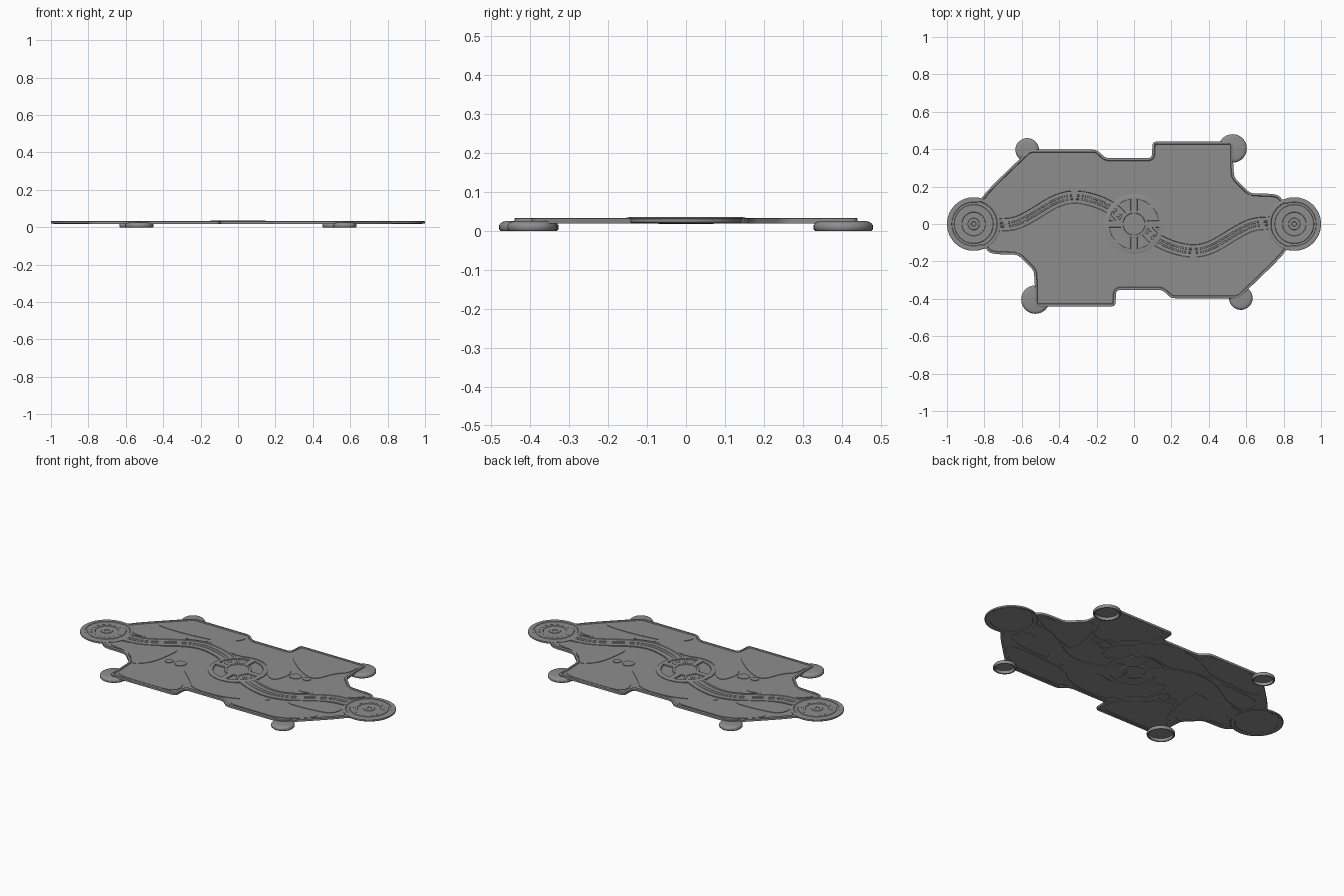
import bpy, bmesh
from math import sin, cos, radians, pi
from mathutils import Vector

if "Cube" in bpy.data.objects:
    bpy.data.objects.remove(bpy.data.objects["Cube"])

GREY = bpy.data.materials.new("dark_grey")
GREY.diffuse_color = (0.27, 0.27, 0.27, 1)
GREY.use_nodes = True
GREY.node_tree.nodes["Principled BSDF"].inputs["Base Color"].default_value = GREY.diffuse_color

def finish(name, bm, angle=22):
    bmesh.ops.recalc_face_normals(bm, faces=bm.faces)
    me = bpy.data.meshes.new(name)
    bm.to_mesh(me)
    bm.free()
    me.materials.append(GREY)
    ob = bpy.data.objects.new(name, me)
    bpy.context.collection.objects.link(ob)
    bpy.ops.object.select_all(action='DESELECT')
    ob.select_set(True)
    bpy.context.view_layer.objects.active = ob
    bpy.ops.object.shade_smooth_by_angle(angle=radians(angle))
    return ob

def smooth(pts, n=2, closed=True):
    """Corner-cutting of a polyline."""
    pts = [Vector(p) for p in pts]
    for _ in range(n):
        out = [] if closed else [pts[0]]
        for i in range(len(pts) if closed else len(pts) - 1):
            a, b = pts[i], pts[(i + 1) % len(pts)]
            out += [a.lerp(b, 0.25), a.lerp(b, 0.75)]
        pts = out if closed else out + [pts[-1]]
    return pts

def circle(c, r, n=64):
    return [Vector((c[0] + r * cos(2*pi*i/n), c[1] + r * sin(2*pi*i/n))) for i in range(n)]

def slab(name, outline, z0, z1):
    bm = bmesh.new()
    f = bm.faces.new([bm.verts.new((p[0], p[1], z0)) for p in outline])
    r = bmesh.ops.extrude_face_region(bm, geom=[f])
    for v in r['geom']:
        if isinstance(v, bmesh.types.BMVert):
            v.co.z = z1
    if len(bm.faces) < len(outline) + 2:      # extruding may drop the first cap
        bmesh.ops.holes_fill(bm, edges=[e for e in bm.edges if e.is_boundary])
    return finish(name, bm)

def sweep(name, path, profile, closed=True):
    """Carry a closed (inward offset, z) profile along a flat path."""
    bm = bmesh.new()
    n, m, rings = len(path), len(profile), []
    for i, p in enumerate(path):
        a = path[i - 1] if closed or i else p
        b = path[(i + 1) % n] if closed or i < n - 1 else p
        t = (b - a).normalized()
        rings.append([bm.verts.new((p.x - t.y * o, p.y + t.x * o, z)) for o, z in profile])
    for i in range(n if closed else n - 1):
        for j in range(m):
            bm.faces.new((rings[i][j], rings[i][(j+1) % m],
                          rings[(i+1) % n][(j+1) % m], rings[(i+1) % n][j]))
    if not closed:
        bm.faces.new(rings[0])
        bm.faces.new(rings[-1])
    return finish(name, bm)

def lathe(name, c, prof, n=64, angle=22):
    """Turn an open (radius, z) profile about a vertical axis, capping both ends."""
    bm = bmesh.new()
    rings = [[bm.verts.new((p.x, p.y, z)) for p in circle(c, r, n)] for r, z in prof]
    for a, b in zip(rings, rings[1:]):
        for i in range(n):
            bm.faces.new((a[i], a[(i+1) % n], b[(i+1) % n], b[i]))
    bm.faces.new(rings[0])
    bm.faces.new(rings[-1])
    return finish(name, bm, angle)

def turn(pts):
    return [(-p[0], -p[1]) for p in pts]

# Base plate outline: half of it, repeated by a half turn
END = 0.857
half = [(0.77, 0.16), (0.62, 0.165), (0.535, 0.25), (0.53, 0.33), (0.53, 0.441),
        (0.10, 0.441), (0.095, 0.352), (-0.15, 0.352), (-0.20, 0.397), (-0.56, 0.397), (-0.78, 0.185)]
half = [Vector(p) for p in half]
corners = [half[0]]
for o, p, q in zip(half, half[1:], half[2:]):      # guard points keep long edges straight
    corners += [p + (o-p) * min(0.5, 0.05 / (o-p).length), p, p + (q-p) * min(0.5, 0.05 / (q-p).length)]
corners.append(half[-1])
corners += [Vector((-END + 0.132*cos(radians(a)), 0.132*sin(radians(a)))) for a in range(75, 300, 22)]
outline = smooth(corners + [-p for p in corners], 2)
slab("base_plate", outline, 0.0225, 0.0280)
sweep("plate_rim", outline, [(0, 0.0185), (0, 0.031), (0.003, 0.033), (0.012, 0.033),
                             (0.015, 0.0280), (0.015, 0.0185)])

# Raised cell panels, each with its half-turn twin
panels = {
    "block_panel": [(0.13, 0.422), (0.3, 0.422), (0.51, 0.422), (0.51, 0.31), (0.45, 0.26),
                    (0.41, 0.14), (0.33, 0.15), (0.20, 0.24), (0.115, 0.34)],
    "corner_panel": [(-0.55, 0.375), (-0.38, 0.375), (-0.20, 0.375), (-0.19, 0.32), (-0.28, 0.24),
                     (-0.45, 0.215), (-0.62, 0.21), (-0.71, 0.23)],
    "leaf_panel": [(-0.75, 0.10), (-0.72, 0.17), (-0.6, 0.19), (-0.42, 0.195), (-0.52, 0.09), (-0.70, 0.04)],
    "side_panel": [(0.43, 0.18), (0.51, 0.27), (0.56, 0.19), (0.64, 0.142), (0.77, 0.13),
                   (0.70, 0.055), (0.52, -0.01), (0.40, -0.04), (0.41, 0.07)],
    "middle_panel": [(-0.39, 0.20), (-0.25, 0.28), (-0.12, 0.332), (0.07, 0.332), (0.13, 0.26),
                     (0.27, 0.14), (0.24, 0.0), (0.16, 0.03), (0.10, 0.14), (0.0, 0.175),
                     (-0.12, 0.14), (-0.24, 0.19)],
    "small_panel_a": [(0.27, 0.08), (0.265, 0.12), (0.30, 0.15), (0.335, 0.12), (0.325, 0.08)],
    "small_panel_b": [(0.345, 0.10), (0.345, 0.13), (0.37, 0.145), (0.395, 0.125), (0.38, 0.095)],
}
for name, pts in panels.items():
    top = 0.0315 if "small" in name else 0.0308
    for side, loop in (("_a", pts), ("_b", turn(pts))):
        slab(name + side, smooth(loop, 3), 0.0240, top)
        # matching rib on the underside
        sweep(name + side + "_rib", smooth(loop, 3), [(-0.005, 0.0230), (-0.005, 0.0200), (0.005, 0.0200), (0.005, 0.0230)])

# Curved tracks from the end dials to the wheel
track = [(-0.725, -0.005), (-0.63, 0.0), (-0.53, 0.055), (-0.42, 0.125), (-0.32, 0.15),
         (-0.20, 0.125), (-0.10, 0.075), (-0.05, 0.01)]
w = [(0.046, 0.0335), (0.034, 0.0335), (0.032, 0.0308),
     (0.014, 0.0308), (0.013, 0.0322), (0.006, 0.0322), (0.005, 0.0308)]
prof = [(0.046, 0.0195)] + w + [(-o, z) for o, z in reversed(w)] + [(-0.046, 0.0195)]
for side, pts in (("left", track), ("right", turn(track))):
    sweep(side + "_track", smooth(pts, 3, False), prof, False)

# End dials with concentric rings and a ring of studs
for side, s in (("left", -1), ("right", 1)):
    c = (s * END, 0)
    lathe(side + "_dial", c, [
        (0.115, 0.0235), (0.118, 0.0190), (0.139, 0.0190), (0.143, 0.022), (0.143, 0.0305),
        (0.139, 0.033), (0.126, 0.033), (0.123, 0.0303), (0.105, 0.0303), (0.103, 0.0325),
        (0.064, 0.0325), (0.062, 0.0303), (0.032, 0.0303), (0.030, 0.0328), (0.014, 0.0328),
        (0.012, 0.0305)])
    for k in range(16):
        a = 2*pi*k/16
        slab(side + "_dial_stud", circle((c[0] + 0.082*cos(a), 0.082*sin(a)), 0.008, 10), 0.031, 0.0333)

# Central wheel: rim, hub and four spokes
sweep("wheel_rim", circle((0, 0), 0.160), [(0, 0.0195), (0, 0.032), (0.014, 0.035), (0.026, 0.035),
                                           (0.027, 0.030), (0.027, 0.0195)])
lathe("wheel_hub", (0, 0), [(0.056, 0.023), (0.059, 0.018), (0.070, 0.018), (0.073, 0.020), (0.073, 0.0345),
                            (0.071, 0.0355), (0.060, 0.0355), (0.058, 0.0335)])
for k in range(4):
    a = pi/2 * k
    d = Vector((cos(a), sin(a)))
    sweep("wheel_spoke", [d * 0.065, d * 0.14], [(0.018, 0.02), (0.017, 0.035),
                                                 (-0.017, 0.035), (-0.018, 0.02)], False)

# Round feet under the four corners: hollow cups, open below
for name, x, y, r in (("large_foot", 0.527, 0.404, 0.076), ("small_foot", -0.571, 0.396, 0.063)):
    for s in (1, -1):
        lathe(name, (s*x, s*y), [(r - 0.012, 0.018), (r - 0.010, 0.001), (r - 0.004, 0), (r, 0.004),
                                 (r, 0.014), (r - 0.003, 0.019), (r - 0.009, 0.023), (r - 0.018, 0.025)], 48, 45)
